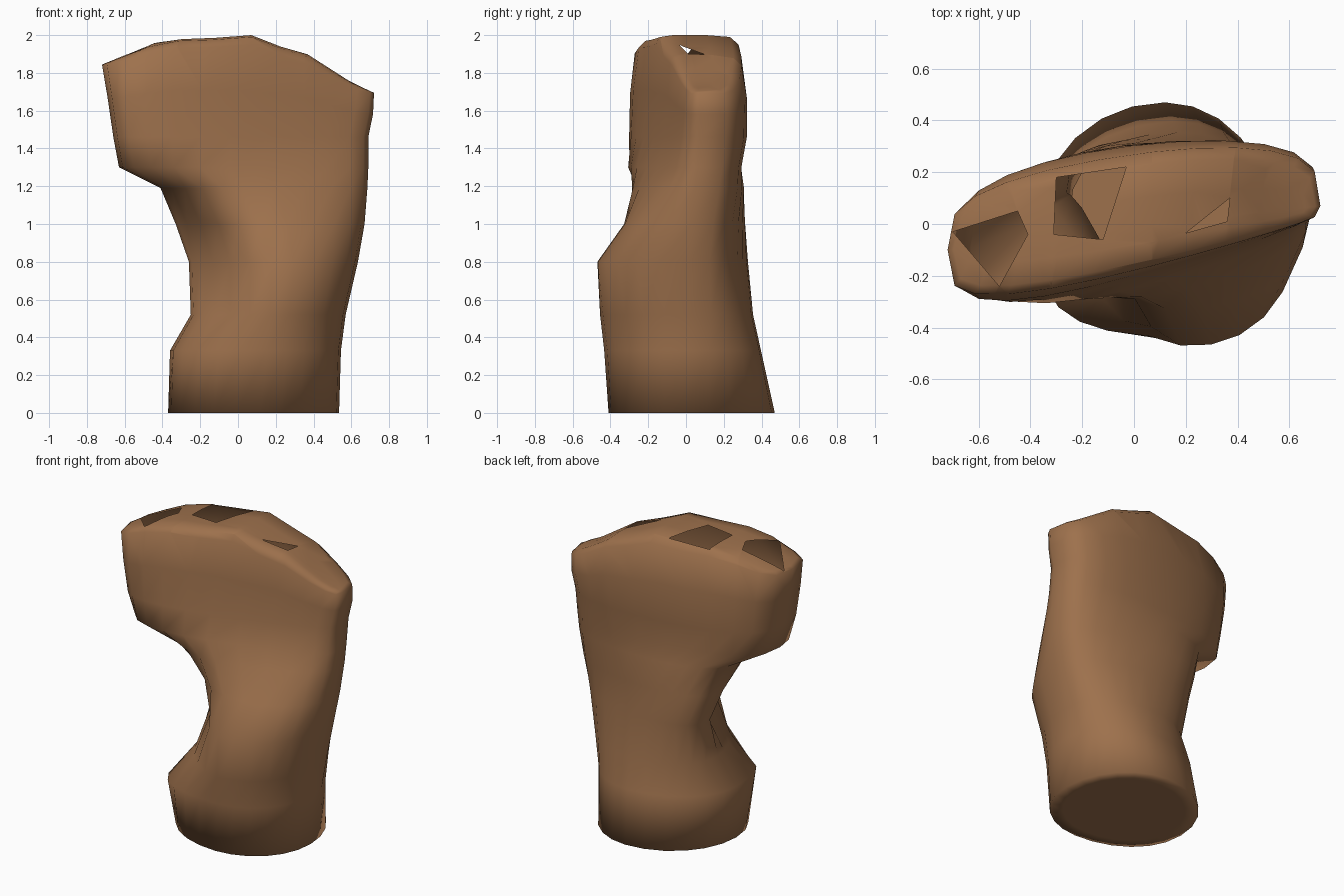
import bpy, bmesh, math
from mathutils import Vector

if "Cube" in bpy.data.objects:
    bpy.data.objects.remove(bpy.data.objects["Cube"])

SIDES = 24

# Sections: z, left, right, peak x, spine y at left / right, back depth, front depth,
# exponents for front left / front right / back, extra front depth towards the left
SECTIONS = [
    (0.00, -.37, .535, .12, .00, .00, .47, .41, .9, .95, 1.0, 0),
    (0.33, -.36, .545, .15, -.02, .01, .40, .43, .5, .9, .95, 0),
    (0.52, -.25, .57, .17, .02, .02, .335, .475, 1.3, .95, .8, 0),
    (0.80, -.26, .635, .18, .12, .02, .25, .54, 3.4, .9, .65, 0),
    (1.00, -.33, .67, .12, .08, .03, .255, .385, 2.5, .85, .6, 0),
    (1.19, -.41, .685, .03, .00, .05, .285, .29, 1.3, .8, .6, .2),
    (1.30, -.63, .69, -.05, -.09, .06, .30, .225, .7, .6, .6, .4),
    (1.46, -.66, .69, -.04, -.10, .07, .325, .195, .5, .5, .6, .5),
    (1.67, -.69, .715, -.01, -.10, .07, .32, .18, .45, .4, .55, .6),
    (1.86, -.72, .72, .07, -.10, .07, .285, .165, .45, .4, .55, .6),
]
TOP = [(-.73, 1.84), (-.4, 1.975), (0, 1.99), (.07, 2.0), (.2, 1.945), (.35, 1.91), (.6, 1.75), (.73, 1.69)]


def top_height(x):
    for (x0, z0), (x1, z1) in zip(TOP, TOP[1:]):
        if x <= x1:
            return z0 + (z1 - z0) * (x - x0) / (x1 - x0)
    return TOP[-1][1]


def section_ring(sec, inset=1.0, slim=1.0, drop=.05, blend=0.0):
    z, left, right, peak, yl, yr, back, front, el, er, eb, lean = sec
    pts = []
    for i in range(SIDES):
        t = math.tau * i / SIDES
        c, s = math.cos(t), math.sin(t)
        x = peak + c * inset * ((right - peak) if c > 0 else (peak - left))
        u = (x - left) / (right - left)
        y = yl + (yr - yl) * u
        if s > 0:
            y += slim * back * s ** eb
        else:
            y -= slim * front * (1 + lean * (1 - 2 * u)) * abs(s) ** (er if c > 0 else el)
        edge = top_height(x) - drop * abs(s)
        pts.append((x, y, z + (1.46 + (edge - 1.46) * blend - z) * (blend > 0)))
    return pts


# Body: loft through the sections, from a flat base to a sloping crown
rings = [[(.08 + (x - .08) * .82, y * .82, z) for x, y, z in section_ring(SECTIONS[0])]]
rings += [section_ring(s) for s in SECTIONS[:8]]
rings.append(section_ring(SECTIONS[8], blend=.52))
rings.append(section_ring(SECTIONS[9], blend=1.0))
for inset, slim, drop in [(.97, .84, .01), (.93, .4, 0), (.91, 0, 0)]:
    rings.append(section_ring(SECTIONS[9], inset, slim, drop, 1.0))

bm = bmesh.new()
loops = [[bm.verts.new(p) for p in ring] for ring in rings]
for a, b in zip(loops, loops[1:]):
    for i in range(SIDES):
        j = (i + 1) % SIDES
        bm.faces.new((a[i], a[j], b[j], b[i]))
bm.faces.new(loops[0][::-1])
bmesh.ops.remove_doubles(bm, verts=bm.verts, dist=.0005)
bmesh.ops.recalc_face_normals(bm, faces=bm.faces)

# Broken openings in the crown
HOLES = [
    [(-.70, -.03), (-.45, .05), (-.41, -.04), (-.52, -.24)],
    [(-.30, .18), (-.03, .22), (-.12, -.06), (-.31, -.04)],
    [(.20, -.035), (.37, .10), (.36, .01)],
]
for hole in HOLES:
    pts = [Vector((x, y, 0)) for x, y in hole]
    mid = sum(pts, Vector()) / len(pts)
    planes = []
    for p, q in zip(pts, pts[1:] + pts[:1]):
        n = Vector((q.y - p.y, p.x - q.x, 0)).normalized()
        planes.append((p, n if n.dot(mid - p) < 0 else -n))

    def crown():
        return [f for f in bm.faces if f.normal.z > .3 and f.calc_center_median().z > 1.6]

    for p, n in planes:
        faces = [f for f in crown() if (f.calc_center_median().xy - mid.xy).length < .35]
        geom = set(faces)
        for f in faces:
            geom.update(f.verts)
            geom.update(f.edges)
        bmesh.ops.bisect_plane(bm, geom=list(geom), plane_co=p, plane_no=n, dist=.0005)
        bm.normal_update()
    inside = [f for f in crown()
              if all((f.calc_center_median() - p).dot(n) < 0 for p, n in planes)]
    bmesh.ops.delete(bm, geom=inside, context='FACES')

mesh = bpy.data.meshes.new("rock_stump")
bm.to_mesh(mesh)
bm.free()
stump = bpy.data.objects.new("rock_stump", mesh)
bpy.context.collection.objects.link(stump)
for poly in mesh.polygons:
    poly.use_smooth = True

# Single brown colour
brown = bpy.data.materials.new("earth_brown")
brown.diffuse_color = (.34, .165, .073, 1)
brown.use_nodes = True
brown.node_tree.nodes["Principled BSDF"].inputs["Base Color"].default_value = brown.diffuse_color
mesh.materials.append(brown)
